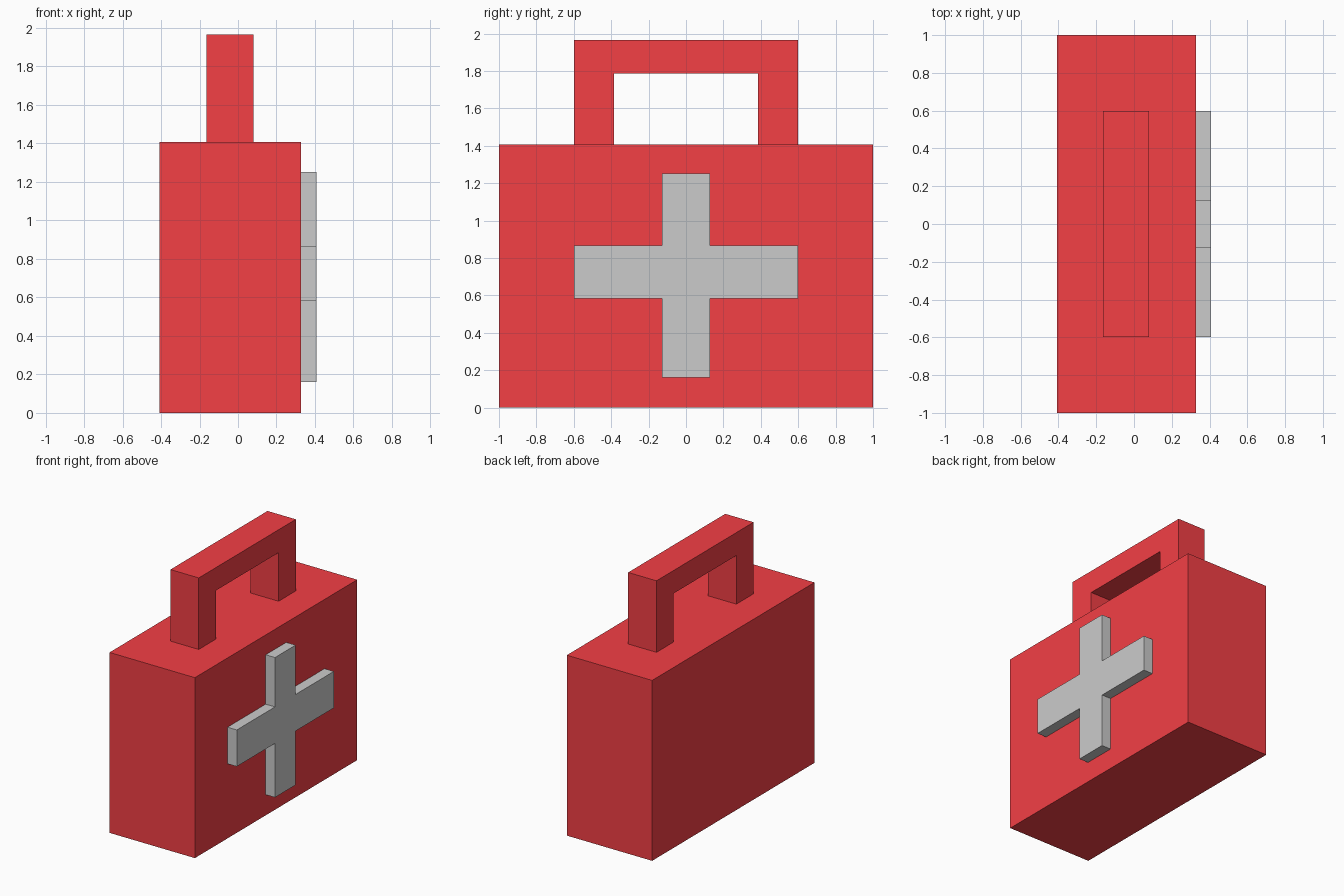
import bpy, bmesh

if "Cube" in bpy.data.objects:
    bpy.data.objects.remove(bpy.data.objects["Cube"])

red = bpy.data.materials.new("red")
red.diffuse_color = (0.9, 0.05, 0.06, 1)
red.use_nodes = True
red.node_tree.nodes["Principled BSDF"].inputs["Base Color"].default_value = red.diffuse_color


def extrude_x(name, half, x0, x1, mat=None):
    """Mirror a half profile of (y, z) points across y = 0 and extrude it along x."""
    outline = half + [(-y, z) for y, z in reversed(half)]
    bm = bmesh.new()
    face = bm.faces.new([bm.verts.new((x0, y, z)) for y, z in outline])
    ext = bmesh.ops.extrude_face_region(bm, geom=[face], use_keep_orig=True)
    verts = [v for v in ext["geom"] if isinstance(v, bmesh.types.BMVert)]
    bmesh.ops.translate(bm, verts=verts, vec=(x1 - x0, 0, 0))
    bmesh.ops.recalc_face_normals(bm, faces=bm.faces)
    mesh = bpy.data.meshes.new(name)
    bm.to_mesh(mesh)
    bm.free()
    if mat:
        mesh.materials.append(mat)
    obj = bpy.data.objects.new(name, mesh)
    bpy.context.collection.objects.link(obj)
    return obj


# Box-shaped case
extrude_x("case_body", [(1, 0), (1, 1.407)], -0.408, 0.328, red)

# Carrying handle, an upside-down U
extrude_x("handle", [(0.386, 1.786), (0.386, 1.407), (0.598, 1.407), (0.598, 1.965)],
          -0.164, 0.08, red)

# Raised cross on the broad side
extrude_x("cross", [(0.127, 0.161), (0.127, 0.582), (0.598, 0.582),
                    (0.598, 0.867), (0.127, 0.867), (0.127, 1.252)],
          0.328, 0.408)
